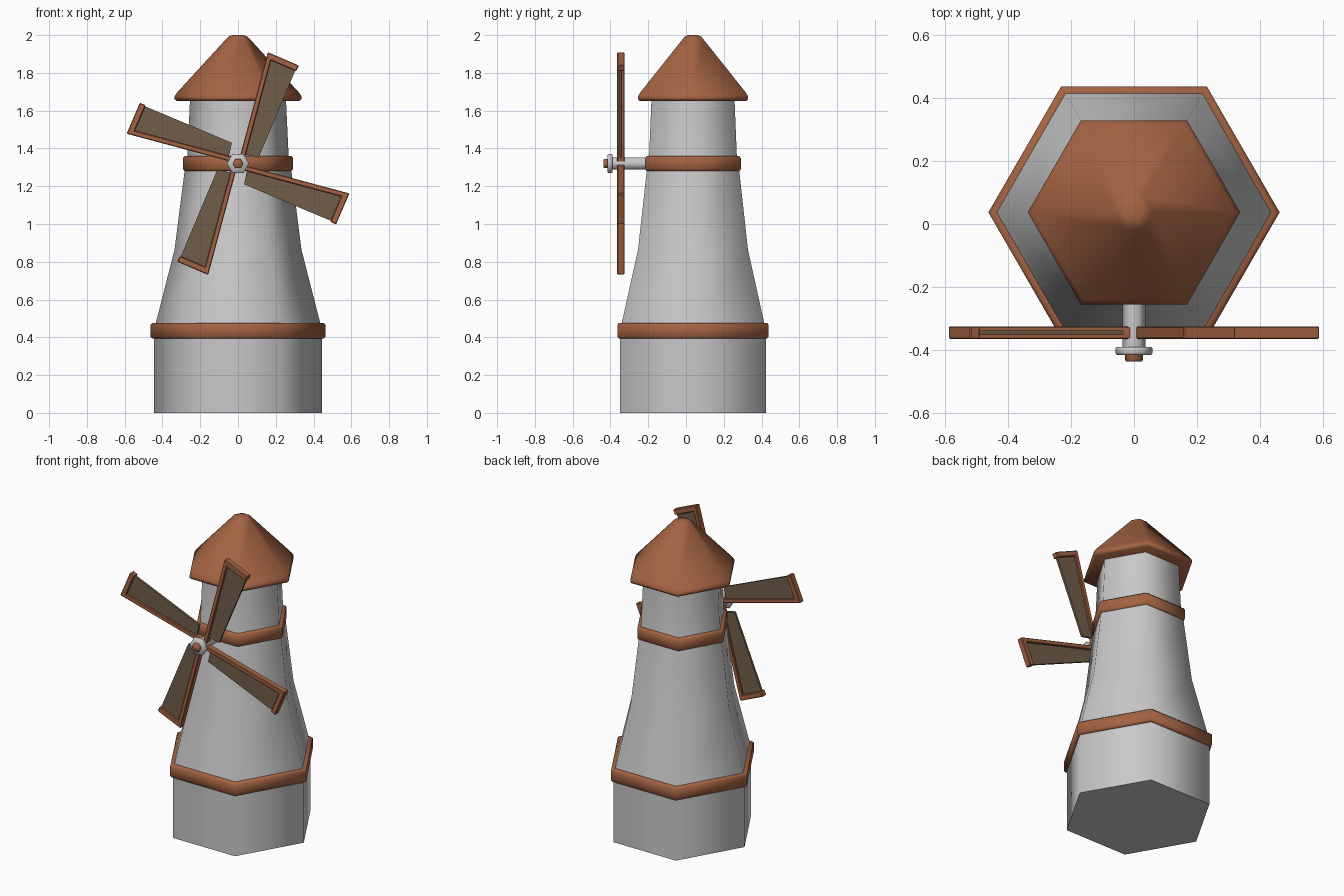
import bpy, bmesh, math
from mathutils import Matrix

if "Cube" in bpy.data.objects:
    bpy.data.objects.remove(bpy.data.objects["Cube"])

def material(name, rgb):
    m = bpy.data.materials.new(name)
    m.diffuse_color = (*rgb, 1)
    m.use_nodes = True
    m.node_tree.nodes["Principled BSDF"].inputs["Base Color"].default_value = m.diffuse_color
    return m

STONE = material("pale_grey_stone", (0.58, 0.58, 0.58))
WOOD = material("orange_brown_wood", (0.37, 0.125, 0.055))
SAIL = material("dull_brown_sail", (0.165, 0.110, 0.067))

CY = 0.037   # tower centre in y
HUB_Z = 1.32

def finish(name, bm, mat, angle):
    bmesh.ops.recalc_face_normals(bm, faces=bm.faces)
    me = bpy.data.meshes.new(name)
    bm.to_mesh(me)
    bm.free()
    me.materials.append(mat)
    ob = bpy.data.objects.new(name, me)
    bpy.context.collection.objects.link(ob)
    bpy.ops.object.select_all(action='DESELECT')
    ob.select_set(True)
    bpy.context.view_layer.objects.active = ob
    bpy.ops.object.shade_smooth_by_angle(angle=math.radians(angle))
    return ob

def hexa(name, profile, mat, axle=False, angle=65):
    """Six-sided solid from (radius, height) pairs; axle=True lays it along -y."""
    bm = bmesh.new()
    rings = []
    for r, h in profile:
        ring = []
        for i in range(6):
            a = math.pi / 3 * i
            c, s = r * math.cos(a), r * math.sin(a)
            ring.append(bm.verts.new((c, -h, HUB_Z + s) if axle else (c, CY + s, h)))
        rings.append(ring)
    for lo, hi in zip(rings, rings[1:]):
        for i in range(6):
            j = (i + 1) % 6
            bm.faces.new((lo[i], lo[j], hi[j], hi[i]))
    bm.faces.new(rings[0])
    bm.faces.new(rings[-1])
    return finish(name, bm, mat, angle)

def band(name, r, z0, z1):
    b = 0.01
    hexa(name, [(r - 2 * b, z0), (r - b, z0), (r, z0 + b), (r, z1 - b), (r - b, z1), (r - 3 * b, z1)], WOOD)

# Tower
hexa("base", [(0.445, 0), (0.445, 0.43)], STONE)
hexa("tower", [(0.442, 0.43), (0.435, 0.477), (0.336, 0.864), (0.283, 1.28),
               (0.268, 1.36), (0.254, 1.66)], STONE)
band("lower_band", 0.462, 0.393, 0.477)
band("upper_band", 0.292, 1.28, 1.36)
hexa("roof", [(0.325, 1.652), (0.337, 1.662), (0.337, 1.675), (0.322, 1.697),
              (0.062, 1.98), (0.05, 1.993), (0.03, 2.0)], WOOD)

# Axle and hub
hexa("axle", [(0.036, 0.12), (0.036, 0.40)], STONE, True)
hexa("hub_disc", [(0.054, 0.39), (0.059, 0.395), (0.059, 0.41), (0.054, 0.416)], STONE, True)
hexa("axle_tip", [(0.028, 0.40), (0.028, 0.432), (0.024, 0.437)], WOOD, True)

# Sails: outlines in (across, along) coordinates, turned about the axle
def plate(name, outline, y0, y1, turn, mat, bevel=0):
    bm = bmesh.new()
    face = bm.faces.new([bm.verts.new((v, y0, u)) for v, u in outline])
    ext = bmesh.ops.extrude_face_region(bm, geom=[face])
    for e in ext["geom"]:
        if isinstance(e, bmesh.types.BMVert):
            e.co.y = y1
    bmesh.ops.recalc_face_normals(bm, faces=bm.faces)
    if bevel:
        bmesh.ops.bevel(bm, geom=bm.edges[:], offset=bevel, segments=1, affect='EDGES')
    bm.transform(Matrix.Translation((0, 0, HUB_Z)) @ Matrix.Rotation(turn, 4, 'Y'))
    finish(name, bm, mat, 30)

for k in range(4):
    t = math.radians(15 + 90 * k)
    plate(f"sail_spar_{k+1}", [(0, 0.015), (0.027, 0.015), (0.027, 0.606), (0, 0.61)],
          -0.365, -0.325, t, WOOD, 0.004)
    plate(f"sail_tip_bar_{k+1}", [(0.004, 0.576), (0.171, 0.552), (0.177, 0.585), (0.004, 0.61)],
          -0.365, -0.325, t, WOOD, 0.004)
    plate(f"sail_panel_{k+1}", [(0.015, 0.055), (0.098, 0.06), (0.167, 0.565), (0.015, 0.59)],
          -0.352, -0.338, t, SAIL)
